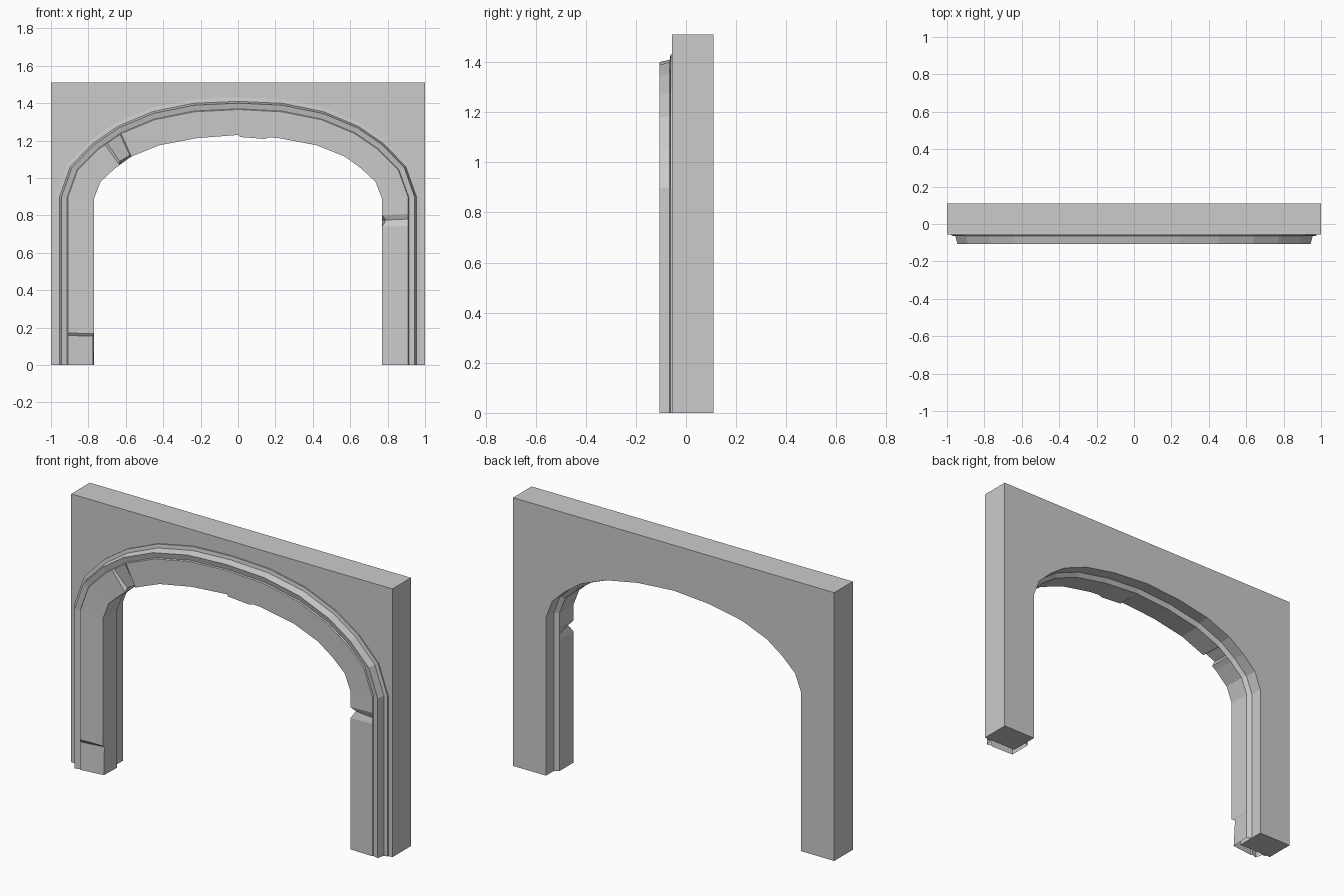
import bpy, bmesh
from mathutils import Vector

cube = bpy.data.objects.get("Cube")
if cube:
    bpy.data.objects.remove(cube, do_unlink=True)

stone = bpy.data.materials.new("grey_stone")
stone.use_nodes = True
GREY = (0.6, 0.6, 0.6, 1)
stone.diffuse_color = GREY
stone.node_tree.nodes["Principled BSDF"].inputs["Base Color"].default_value = GREY

# Half of the arch, from foot to crown: inner edge and outer edge of the moulding
INNER = [(.77, 0), (.77, .89), (.735, .98), (.66, 1.05), (.57, 1.115), (.42, 1.175), (.22, 1.213), (0, 1.23)]
OUTER = [(.975, 0), (.975, .9), (.915, 1.07), (.79, 1.2), (.65, 1.295), (.46, 1.375), (.24, 1.42), (0, 1.43)]
WALL_FRONT, WALL_BACK, WALL_TOP = -.055, .11, 1.51
OPENING = .12   # share of the moulding width that shows inside the wall opening


def full_path(half):
    pts = [Vector(p) for p in half]
    return [Vector((-p.x, p.y)) for p in pts] + pts[-2::-1]


def finish(name, bm):
    bmesh.ops.recalc_face_normals(bm, faces=bm.faces)
    mesh = bpy.data.meshes.new(name)
    bm.to_mesh(mesh)
    bm.free()
    mesh.materials.append(stone)
    obj = bpy.data.objects.new(name, mesh)
    bpy.context.collection.objects.link(obj)
    return obj


inner, outer = full_path(INNER), full_path(OUTER)

# Wall slab with the arched opening
bm = bmesh.new()
outline = [a.lerp(b, OPENING) for a, b in zip(inner, outer)]
outline += [Vector((1, 0)), Vector((1, WALL_TOP)), Vector((-1, WALL_TOP)), Vector((-1, 0))]
face = bm.faces.new([bm.verts.new((p.x, WALL_FRONT, p.y)) for p in outline])
moved = bmesh.ops.extrude_face_region(bm, geom=[face], use_keep_orig=True)["geom"]
bmesh.ops.translate(bm, vec=(0, WALL_BACK - WALL_FRONT, 0),
                    verts=[g for g in moved if isinstance(g, bmesh.types.BMVert)])
finish("wall", bm)

# Moulding section: (share across the width, depth); EDGE is the front inner corner
SECTION = [(OPENING, .04), (0, .025), (0, -.1), (.68, -.104), (.7, -.098), (.85, -.106),
           (.9, -.065), (1, -.062), (1, WALL_FRONT)]
EDGE = 2

# Chips in the edge: (path segment, fraction along it, share cut, depth cut)
CHIPS = [(0, 0, .02, .012), (0, .175, .03, .02), (0, .19, 0, 0),
         (3, .3, 0, 0), (3, .4, .08, .02), (3, .95, .05, .012),
         (7, .05, -.05, 0), (7, .65, -.05, 0), (7, .75, 0, 0),
         (13, .1, 0, 0), (13, .13, .1, .02), (13, .17, 0, 0)]
rings = {(i, 0): (0, 0) for i in range(len(inner))}
rings.update({(i, f): (cut, depth) for i, f, cut, depth in CHIPS})

bm = bmesh.new()
previous = None
for (i, f), (cut, depth) in sorted(rings.items()):
    j = min(i + 1, len(inner) - 1)
    a, b = inner[i].lerp(inner[j], f), outer[i].lerp(outer[j], f)
    ring = []
    for k, (share, y) in enumerate(SECTION):
        if k == EDGE:
            share, y = share + cut, y + depth
        p = a + (b - a) * share
        ring.append(bm.verts.new((p.x, y, p.y)))
    if previous:
        for k in range(len(ring) - 1):
            bm.faces.new((previous[k], previous[k + 1], ring[k + 1], ring[k]))
    previous = ring
finish("arch_moulding", bm)
